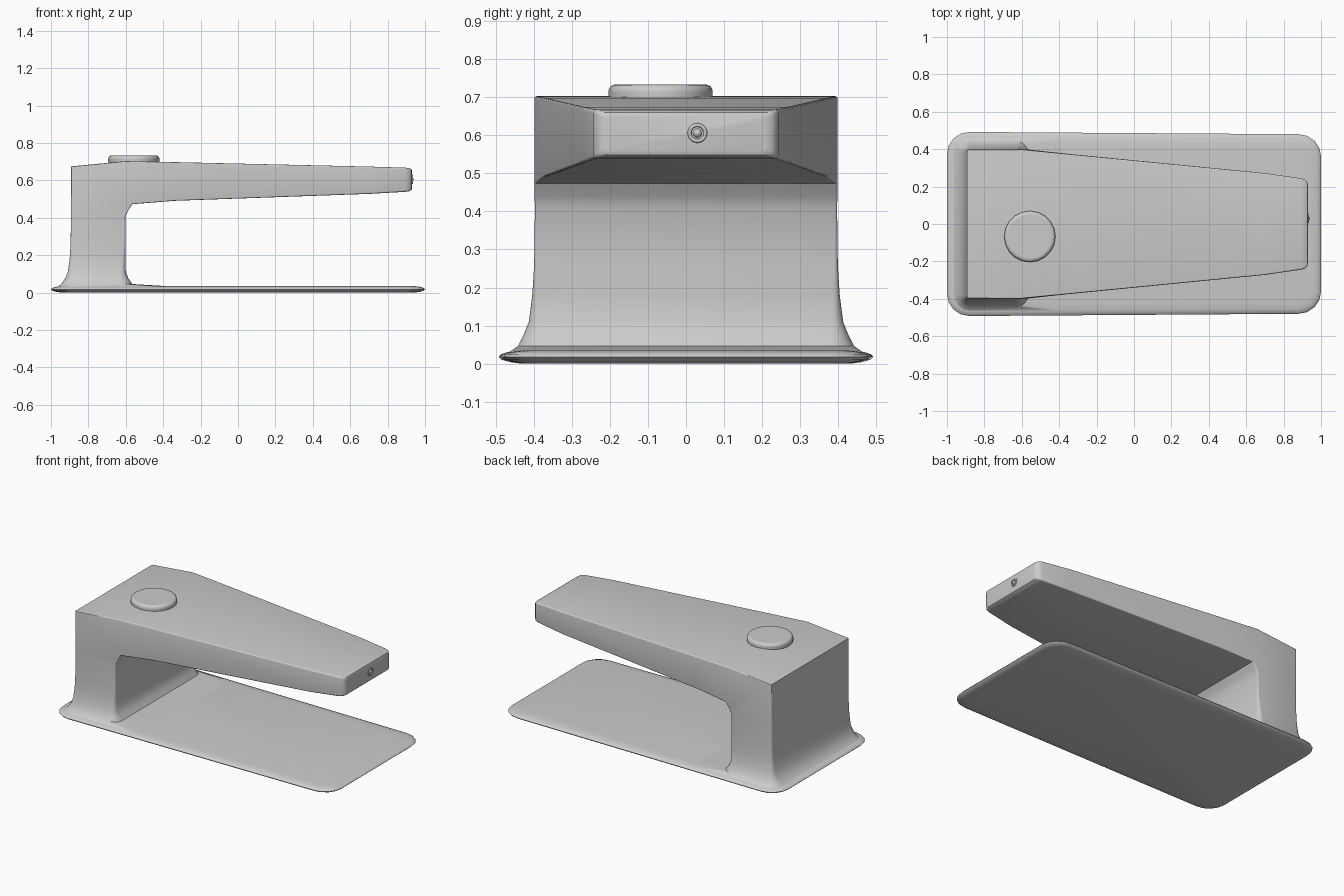
import bpy, bmesh, math
from mathutils import Vector

if "Cube" in bpy.data.objects:
    bpy.data.objects.remove(bpy.data.objects["Cube"])


def ring(o, i, hw, r, hw_i=None, n=5):
    """Rounded rectangle spanning o to i (x, z points) and +-hw in y."""
    hw_i = hw if hw_i is None else hw_i
    o, i = Vector((o[0], 0, o[1])), Vector((i[0], 0, i[1]))
    length = (i - o).length
    d = (i - o).normalized()
    pts = []
    corners = [(r, -hw + r, 180), (length - r, -hw_i + r, 270),
               (length - r, hw_i - r, 0), (r, hw - r, 90)]
    for cu, cv, start in corners:
        for k in range(n):
            a = math.radians(start + 90 * k / (n - 1))
            p = o + d * (cu + r * math.cos(a))
            p.y = cv + r * math.sin(a)
            pts.append(p)
    return pts


def loft(name, rings, angle=35):
    bm = bmesh.new()
    loops = [[bm.verts.new(p) for p in pts] for pts in rings]
    for a, b in zip(loops, loops[1:]):
        for k in range(len(a)):
            j = (k + 1) % len(a)
            bm.faces.new((a[k], a[j], b[j], b[k]))
    bm.faces.new(loops[0][::-1])
    bm.faces.new(loops[-1])
    bmesh.ops.recalc_face_normals(bm, faces=bm.faces)
    me = bpy.data.meshes.new(name)
    bm.to_mesh(me)
    bm.free()
    ob = bpy.data.objects.new(name, me)
    bpy.context.collection.objects.link(ob)
    smooth(ob, angle)
    return ob


def smooth(ob, angle=35):
    bpy.ops.object.select_all(action='DESELECT')
    ob.select_set(True)
    bpy.context.view_layer.objects.active = ob
    bpy.ops.object.shade_smooth_by_angle(angle=math.radians(angle))


# Base plate with a thin rounded rim
rim = [(0.0, 0.06), (0.004, 0.03), (0.010, 0.008), (0.018, 0.0),
       (0.025, 0.006), (0.031, 0.025), (0.035, 0.06)]
loft("base_plate", [ring((-1 + s, z), (1 - s, z), 0.492 - s, 0.12 - s, 0.48 - s)
                    for z, s in rim], 50)

# Flared column that turns into the tapering arm: outer point, inner point, half width, radius
stations = [
    ((-0.965, 0.030), (-0.30, 0.030), 0.465, 0.085),
    ((-0.945, 0.046), (-0.565, 0.046), 0.442, 0.065),
    ((-0.925, 0.075), (-0.585, 0.075), 0.427, 0.045),
    ((-0.910, 0.110), (-0.600, 0.110), 0.413, 0.03),
    ((-0.900, 0.180), (-0.602, 0.180), 0.404, 0.018),
    ((-0.895, 0.260), (-0.602, 0.260), 0.399, 0.01),
    ((-0.893, 0.410), (-0.602, 0.410), 0.397, 0.006),
    ((-0.893, 0.675), (-0.585, 0.442), 0.398, 0.006),
    ((-0.600, 0.703), (-0.565, 0.473), 0.398, 0.006),
    ((-0.350, 0.698), (-0.340, 0.491), 0.374, 0.006),
    ((0.700, 0.674), (0.700, 0.528), 0.272, 0.008),
    ((0.895, 0.668), (0.895, 0.539), 0.244, 0.010),
    ((0.915, 0.666), (0.915, 0.542), 0.237, 0.010),
    ((0.927, 0.660), (0.927, 0.548), 0.225, 0.012),
    ((0.931, 0.652), (0.931, 0.556), 0.205, 0.012),
]
loft("column_and_arm", [ring(*s) for s in stations])

# Domed push button on top
bpy.ops.mesh.primitive_cylinder_add(vertices=20, radius=0.137, depth=0.05,
                                    location=(-0.557, -0.067, 0.7085))
button = bpy.context.object
button.name = "push_button"
bev = button.modifiers.new("round", 'BEVEL')
bev.width, bev.segments, bev.limit_method = 0.018, 4, 'ANGLE'
smooth(button, 50)

# Small round fitting on the arm tip
bpy.ops.mesh.primitive_torus_add(major_radius=0.021, minor_radius=0.005,
                                 major_segments=20, minor_segments=8,
                                 location=(0.931, 0.03, 0.606),
                                 rotation=(0, math.pi / 2, 0))
bpy.context.object.name = "tip_ring"
smooth(bpy.context.object, 80)
bpy.ops.mesh.primitive_uv_sphere_add(segments=16, ring_count=8, radius=0.012,
                                     location=(0.928, 0.03, 0.606))
bpy.context.object.name = "tip_stud"
smooth(bpy.context.object, 80)
